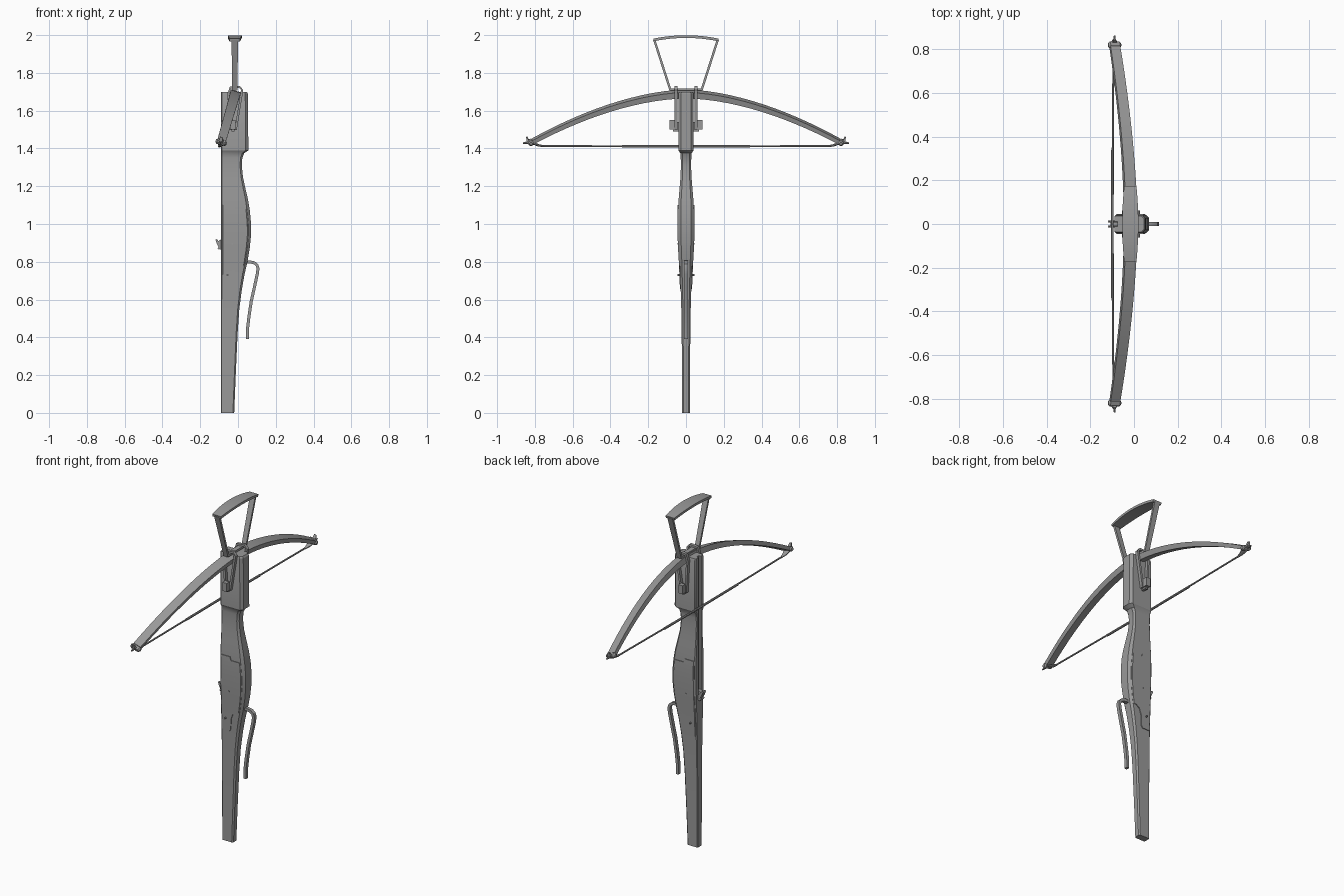
import bpy, bmesh, math
from mathutils import Vector

cube = bpy.data.objects.get("Cube")
if cube:
    bpy.data.objects.remove(cube, do_unlink=True)

grey = bpy.data.materials.new("plain_grey")
grey.use_nodes = True
tone = (0.32, 0.32, 0.32, 1)
grey.diffuse_color = tone
grey.node_tree.nodes["Principled BSDF"].inputs["Base Color"].default_value = tone


def finish(name, bm):
    bmesh.ops.recalc_face_normals(bm, faces=bm.faces)
    mesh = bpy.data.meshes.new(name)
    bm.to_mesh(mesh)
    bm.free()
    obj = bpy.data.objects.new(name, mesh)
    bpy.context.collection.objects.link(obj)
    mesh.materials.append(grey)
    return obj


def skin(name, rings, closed=False):
    """Join matching rings of points into one solid."""
    bm = bmesh.new()
    loops = [[bm.verts.new(p) for p in ring] for ring in rings]
    pairs = list(zip(loops, loops[1:]))
    if closed:
        pairs.append((loops[-1], loops[0]))
    else:
        bm.faces.new(loops[0])
        bm.faces.new(loops[-1])
    n = len(loops[0])
    for a, b in pairs:
        for i in range(n):
            j = (i + 1) % n
            bm.faces.new((a[i], a[j], b[j], b[i]))
    return finish(name, bm)


def sweep(name, points, side, sizes, sides=4, closed=False):
    """Sweep a box or round section; sizes are half width and half thickness."""
    points = [Vector(p) for p in points]
    side = Vector(side).normalized()
    last = len(points) - 1
    if isinstance(sizes, tuple):
        sizes = [sizes] * len(points)
    grow = math.sqrt(2) if sides == 4 else 1
    rings = []
    for i, p in enumerate(points):
        if closed:
            tangent = points[(i + 1) % (last + 1)] - points[i - 1]
        else:
            tangent = points[min(i + 1, last)] - points[max(i - 1, 0)]
        normal = tangent.cross(side).normalized()
        w, t = sizes[i]
        angles = [math.tau * (k + 0.5) / sides for k in range(sides)]
        rings.append([p + side * w * grow * math.cos(a) + normal * t * grow * math.sin(a)
                      for a in angles])
    return skin(name, rings, closed)


def box(name, low, high):
    x, X, y, Y = low[0], high[0], low[1], high[1]
    return skin(name, [[(x, y, z), (X, y, z), (X, Y, z), (x, Y, z)] for z in (low[2], high[2])])


def cut(obj, cutter, operation):
    mod = obj.modifiers.new("cut", "BOOLEAN")
    mod.object, mod.operation, mod.solver = cutter, operation, "EXACT"
    graph = bpy.context.evaluated_depsgraph_get()
    mesh = bpy.data.meshes.new_from_object(obj.evaluated_get(graph))
    obj.modifiers.clear()
    obj.data = mesh
    bpy.data.objects.remove(cutter, do_unlink=True)


# Stock: height, belly x, half width
BACK = -0.09
profile = [(0, -0.02, .02), (.2, -.012, .021), (.42, -.002, .023), (.55, .007, .025),
           (.65, .02, .028), (.73, .034, .031), (.8, .05, .034), (.87, .062, .038),
           (.94, .069, .041), (1, .069, .042), (1.07, .063, .042), (1.13, .053, .039),
           (1.19, .039, .034), (1.25, .026, .029), (1.31, .02, .027), (1.35, .023, .028),
           (1.375, .033, .03), (1.39, .055, .04), (1.69, .052, .04), (1.7, .046, .036)]


def stock_body(name, extra=0.0, inset=0.0):
    rings = []
    for z, belly, w in profile:
        w += extra
        c, b = w * 0.35, w * 0.15
        x, X = BACK + inset, belly - inset
        half = [(x, w - b), (x + b, w), (X - c, w), (X, w - c)]
        rings.append([(px, py, z) for px, py in half] +
                     [(px, -py, z) for px, py in reversed(half)])
    return skin(name, rings)


stock = stock_body("stock")
cut(stock, box("groove_cutter", (-.12, -.011, .86), (-.076, .011, 1.8)), "DIFFERENCE")

# Lock plates lying on both sides of the stock
plates = stock_body("lock_plates", 0.004, 0.004)
outline = [(-.083, .655), (-.034, .655), (-.025, .668), (-.021, .73), (-.008, .765),
           (.015, .78), (.1, .785), (.1, 1.08), (-.014, 1.08), (-.022, 1.1), (-.083, 1.1)]
cut(plates, skin("plate_cutter", [[(x, y, z) for x, z in outline] for y in (-.1, .1)]),
    "INTERSECT")
cut(plates, box("plate_gap_cutter", (-.12, -.02, .5), (.1, .02, 1.2)), "DIFFERENCE")

# Rotating nut with two fingers, and pivot pins
sweep("nut", [(-.084, -.01, .895), (-.084, .01, .895)], (1, 0, 0), (.024, .024), 12)
for y in (-.012, .012):
    sweep("nut_finger", [(-.085, y, .87), (-.105, y, .9), (-.116, y, .918)], (0, 1, 0),
          [(.005, .012), (.005, .008), (.004, .004)])
    sweep("rear_finger", [(-.085, y, .885), (-.105, y, .868)], (0, 1, 0), (.005, .006))
for x, z in ((-.03, .895), (-.055, .73), (.01, .98)):
    sweep("lock_pin", [(x, -.046, z), (x, .046, z)], (1, 0, 0), (.005, .005), 8)

# Bow, leaning back towards the string
LEAN = 0.29
bow_side = (1, 0, -LEAN)


def bow_point(y):
    drop = 0.25 * (abs(y) / 0.81) ** 1.75
    return (-0.015 - drop * LEAN, y, 1.688 - drop)


span = [0.81 * i / 14 for i in range(-14, 15)]
sweep("bow", [bow_point(y) for y in span], bow_side,
      [(.028 - .006 * abs(y), .017 - .008 * abs(y)) for y in span])

# Bow tips and string loops
for s in (-1, 1):
    tip = Vector(bow_point(0.82 * s))
    across = Vector(bow_side).normalized()
    sweep("tip_knob", [tip + across * d for d in (-.03, -.022, .022, .03)], (0, 1, 0),
          [(.009, .008), (.016, .014), (.016, .014), (.009, .008)], 10)
    sweep("tip_hook", [tip, tip + Vector((0, .016 * s, .006)), tip + Vector((0, .024 * s, .028))],
          bow_side, [(.014, .01), (.011, .007), (.006, .003)])
    sweep("tip_nub", [tip, tip + Vector((0, .042 * s, -.004))], bow_side,
          [(.007, .009), (.004, .004)], 8)
    sweep("string_loop", [(-.094, .75 * s, 1.412), (-.092, .78 * s, 1.416), tip], (1, 0, 0),
          [(.006, .005), (.012, .007), (.022, .008)], 8)

# String with a thicker served middle
sweep("string", [(-.094, -.77, 1.413), (-.1, 0, 1.411), (-.094, .77, 1.413)], (1, 0, 0),
      (.005, .005), 8)
sweep("string_serving", [(-.098, -.34, 1.411), (-.1, 0, 1.411), (-.098, .34, 1.411)],
      (1, 0, 0), (.007, .007), 8)

# Iron loops tying the bow to the head, with their wedge
strap = [(-.04, 1.5), (-.05, 1.69), (-.04, 1.722), (.008, 1.726), (.022, 1.71), (-.012, 1.5)]
for s in (-1, 1):
    sweep("bow_iron", [(x, .053 * s, z) for x, z in strap], (0, 1, 0), (.009, .006),
          closed=True)
    box("wedge_head", (-.04, .075 * s - .013, 1.5), (-.012, .075 * s + .013, 1.55))
box("wedge", (-.034, -.07, 1.49), (-.018, .07, 1.54))

# Foot stirrup
MID = -0.017
steps = [0.172 * i / 8 for i in range(-8, 9)]
sweep("stirrup_tread", [(MID, y, 1.992 - .6 * y * y) for y in steps], (1, 0, 0),
      [(.037 - .3 * y * y, .007) for y in steps])
for s in (-1, 1):
    sweep("stirrup_arm", [(MID, .168 * s, 1.975), (MID, .083 * s, 1.71)], (1, 0, 0),
          [(.017, .006), (.014, .006)])
sweep("stirrup_base", [(MID, -.088, 1.712), (MID, .088, 1.712)], (1, 0, 0), (.014, .006))

# Long trigger lever
lever = [(.03, .795), (.06, .8), (.085, .795), (.1, .783), (.106, .765), (.102, .735),
         (.088, .67), (.07, .59), (.058, .51), (.051, .45), (.05, .39)]
sweep("trigger_lever", [(x, 0, z) for x, z in lever], (0, 1, 0), (.01, .008))

# Smooth curved runs, keep edges crisp
bpy.ops.object.select_all(action="DESELECT")
for obj in bpy.context.collection.objects:
    if obj.type == "MESH" and grey.name in obj.data.materials:
        obj.select_set(True)
        bpy.context.view_layer.objects.active = obj
bpy.ops.object.shade_smooth_by_angle(angle=math.radians(30))
